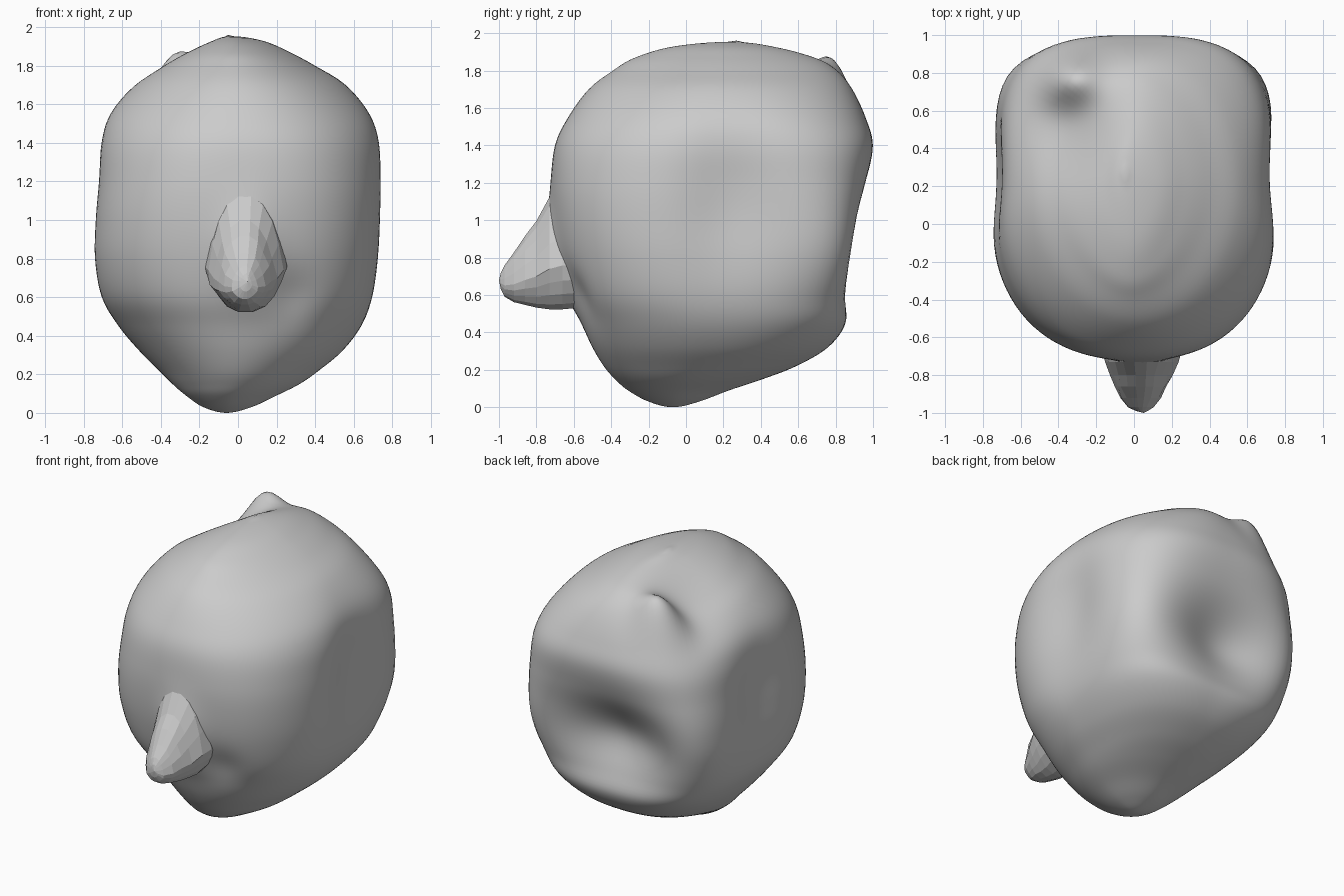
import bpy, bmesh, math, random
from mathutils import Vector

if "Cube" in bpy.data.objects:
    bpy.data.objects.remove(bpy.data.objects["Cube"])

random.seed(4)
grey = bpy.data.materials.new("plain grey")
grey.diffuse_color = (0.6, 0.6, 0.6, 1)
grey.use_nodes = True
grey.node_tree.nodes["Principled BSDF"].inputs["Base Color"].default_value = grey.diffuse_color


def make(name, rings, smooth, tips=(None, None)):
    """Skin a list of rings, closing each end with a tip point."""
    bm = bmesh.new()
    rows = [[bm.verts.new(p) for p in r] for r in rings]
    n = len(rows[0])
    for a, b in zip(rows, rows[1:]):
        for i in range(n):
            j = (i + 1) % n
            bm.faces.new((a[i], a[j], b[j], b[i]))
    for row, tip in ((rows[0], tips[0]), (rows[-1], tips[1])):
        if tip is not None:
            t = bm.verts.new(tip)
            for i in range(n):
                bm.faces.new((row[i], row[(i + 1) % n], t))
    bmesh.ops.recalc_face_normals(bm, faces=bm.faces)
    for f in bm.faces:
        f.smooth = smooth
    me = bpy.data.meshes.new(name)
    bm.to_mesh(me)
    bm.free()
    me.materials.append(grey)
    ob = bpy.data.objects.new(name, me)
    bpy.context.collection.objects.link(ob)
    return ob


# Body outline: height, left, right, front, back
P = [(0, -.06, -.06, -.07, -.07), (.03, -.18, .07, -.20, .07),
     (.09, -.27, .20, -.31, .23), (.15, -.34, .32, -.38, .41),
     (.22, -.41, .42, -.44, .59), (.32, -.51, .54, -.50, .76),
     (.45, -.62, .64, -.56, .86), (.60, -.71, .70, -.63, .87),
     (.80, -.75, .735, -.68, .895), (1.0, -.75, .75, -.71, .93),
     (1.2, -.735, .755, -.72, .97), (1.4, -.72, .745, -.70, 1.0),
     (1.55, -.67, .69, -.63, .96), (1.7, -.55, .56, -.52, .89),
     (1.8, -.42, .40, -.39, .81), (1.87, -.30, .27, -.27, .70),
     (1.93, -.16, .13, -.06, .50), (1.96, -.05, -.05, .27, .27)]

# Dents and bumps: centre, radii, push
SOFT = [((-.08, .90, .86), (.35, .40, .25), (0, -.14, 0)),       # back hollow
        ((.60, .75, .82), (.30, .30, .32), (.03, .05, 0)),       # back right corner
        ((-.60, .75, .95), (.30, .30, .32), (-.02, .04, 0)),     # back left corner
        ((.73, .25, 1.1), (.2, .25, .36), (-.055, 0, 0)),        # right dimple
        ((-.73, .25, 1.1), (.2, .25, .36), (.045, 0, 0)),        # left dimple
        ((-.36, .50, 1.75), (.26, .32, .3), (.01, 0, -.085)),    # top moat
        ((-.33, .76, 1.70), (.16, .14, .3), (-.01, .01, .19)),   # top knob
        ((.28, -.62, .60), (.14, .3, .14), (0, .04, 0)),         # cheek hollow
        ((.04, -.70, .85), (.15, .3, .22), (0, -.06, 0))]        # nose root


def soften(p):
    out = p.copy()
    for c, r, v in SOFT:
        d = sum(((p[i] - c[i]) / r[i]) ** 2 for i in range(3))
        out += Vector(v) * math.exp(-d)
    return out


def catmull(a, b, c, d, t):
    return [.5 * (2 * q + (r - p) * t + (2 * p - 5 * q + 4 * r - s) * t * t
                  + (3 * q - p - 3 * r + s) * t ** 3) for p, q, r, s in zip(a, b, c, d)]


def over(r):  # mirrored row past a pole
    return (r[0], r[2], r[1], r[4], r[3])


Q = [over(P[1])] + P + [over(P[-2])]
rings = []
SEG, SUB = 112, 6
for k in range(len(P) - 1):
    for s in range(SUB):
        if k == 0 and s == 0:
            continue
        z, xl, xr, yf, yb = catmull(*Q[k:k + 4], s / SUB)
        cx, cy, hx, hy = (xl + xr) / 2, (yf + yb) / 2, (xr - xl) / 2, (yb - yf) / 2
        w = (4 * (z / 1.96) * (1 - z / 1.96)) ** (1.5 if z < .98 else 2)
        ring = []
        for i in range(SEG):
            a = 2 * math.pi * i / SEG
            c, n = math.cos(a), math.sin(a)
            # squarer at the back, and blended so the sides stay smooth
            e = 1.8 + w * (.65 + .62 * (1 + math.tanh(3 * n)))
            r = (abs(c) ** e + abs(n) ** e) ** (-1 / e)
            ring.append(soften(Vector((cx + hx * r * c, cy + hy * r * n, z))))
        rings.append(ring)
make("body", rings, True, ((-.06, -.07, 0), (-.05, .27, 1.96)))

# Rough faceted nose: depth, left, right, bottom, top
N = [(-.55, -.15, .23, .53, 1.18), (-.66, -.16, .24, .52, 1.18),
     (-.73, -.15, .22, .52, 1.13), (-.80, -.12, .19, .53, 1.0),
     (-.86, -.10, .17, .545, .92), (-.92, -.07, .14, .56, .83),
     (-.97, -.03, .10, .59, .76), (-.99, .01, .07, .63, .72)]
rings = []
for y, xl, xr, zb, zt in N:
    ring = []
    for i in range(18):
        a = 2 * math.pi * i / 18
        j = 1 + random.uniform(-.06, .06) + .04 * math.cos(4 * a)
        c, n = math.cos(a), math.sin(a)
        zm = zb + (zt - zb) * .36                # widest below the middle
        h = (zt - zm) if n > 0 else (zm - zb)
        ring.append(Vector(((xl + xr) / 2 + (xr - xl) / 2 * c * j, y, zm + h * n)))
    rings.append(ring)
make("nose", rings, False, (None, (.05, -1.0, .68)))
